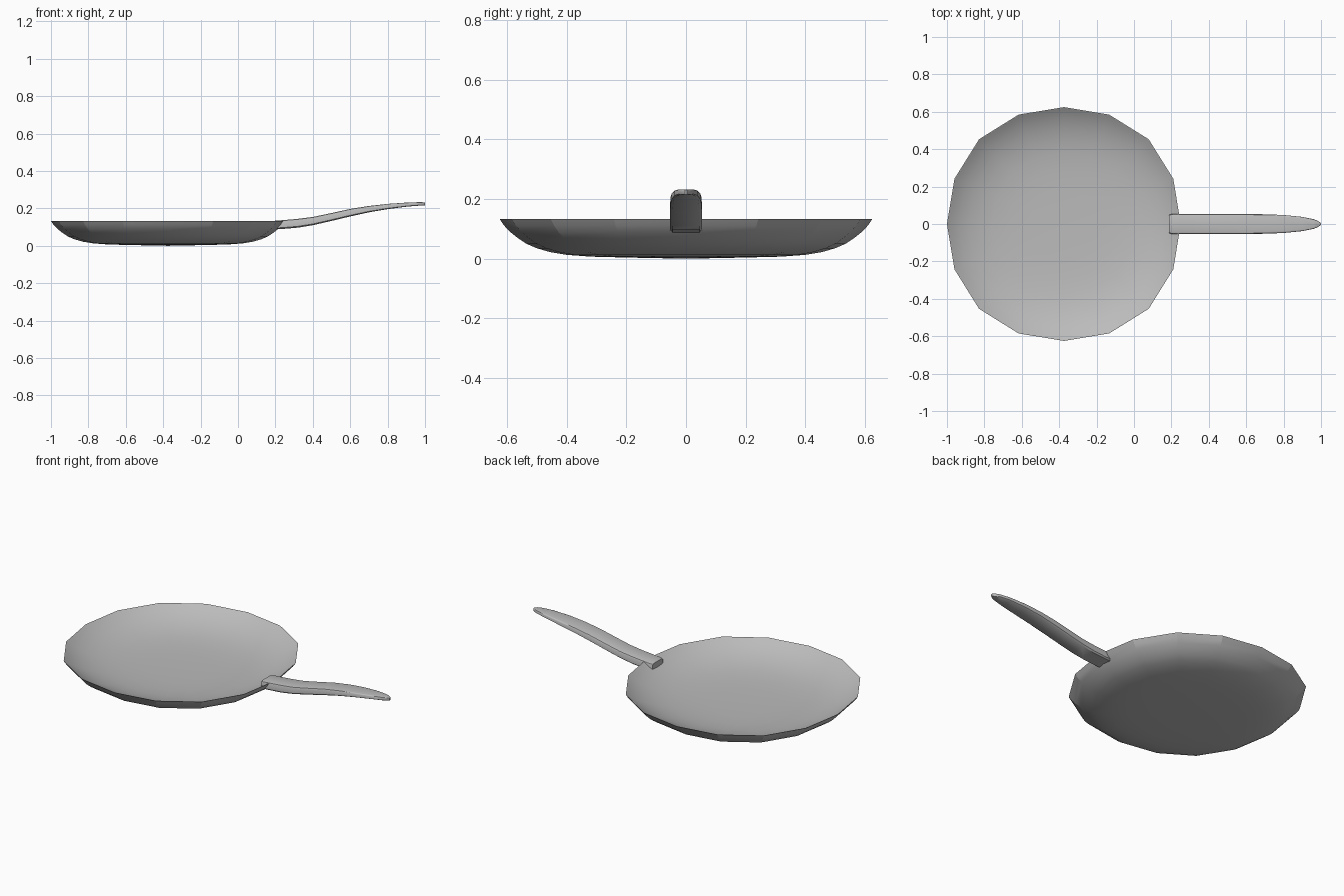
import bpy, bmesh, math

if "Cube" in bpy.data.objects:
    bpy.data.objects.remove(bpy.data.objects["Cube"])


def make_object(name, bm, smooth_angle):
    bmesh.ops.recalc_face_normals(bm, faces=bm.faces)
    mesh = bpy.data.meshes.new(name)
    bm.to_mesh(mesh)
    bm.free()
    obj = bpy.data.objects.new(name, mesh)
    bpy.context.collection.objects.link(obj)
    obj.data.materials.append(metal)
    bpy.ops.object.select_all(action='DESELECT')
    obj.select_set(True)
    bpy.context.view_layer.objects.active = obj
    bpy.ops.object.shade_smooth_by_angle(angle=math.radians(smooth_angle))
    return obj


def bridge(bm, rings):
    for a, b in zip(rings, rings[1:]):
        n = len(a)
        for i in range(n):
            j = (i + 1) % n
            bm.faces.new((a[i], a[j], b[j], b[i]))


metal = bpy.data.materials.new("dark_metal")
metal.diffuse_color = (0.5, 0.5, 0.5, 1)
metal.use_nodes = True
metal.node_tree.nodes["Principled BSDF"].inputs["Base Color"].default_value = metal.diffuse_color

# Pan body: 16-sided bowl with a sharp rim, outer profile then shallower inner profile
SIDES, CENTRE_X = 16, -0.375
outer = [(0.20, 0.004), (0.32, 0.007), (0.40, 0.013), (0.455, 0.022), (0.50, 0.035),
         (0.535, 0.050), (0.565, 0.070), (0.59, 0.090), (0.61, 0.111), (0.625, 0.133)]
inner = [(0.622, 0.133), (0.60, 0.118), (0.56, 0.096), (0.51, 0.076),
         (0.45, 0.059), (0.38, 0.047), (0.29, 0.039), (0.18, 0.035)]


def pan_point(r, z, i):
    # The outline bulges very slightly between the axes
    a = math.tau * i / SIDES
    r *= 1 + 0.026 * math.sin(2 * a) ** 2
    return (CENTRE_X + r * math.cos(a), r * math.sin(a), z)


bm = bmesh.new()
rings = [[bm.verts.new(pan_point(r, z, i)) for i in range(SIDES)]
         for r, z in outer + inner]
bridge(bm, rings)
for ring, z in ((rings[0], 0.0), (rings[-1], 0.034)):
    hub = bm.verts.new((CENTRE_X, 0, z))
    for i in range(SIDES):
        bm.faces.new((hub, ring[i], ring[(i + 1) % SIDES]))
make_object("pan_body", bm, 16)

# Handle: stations of x, underside z, top z, half width
stations = [(0.186, 0.088, 0.132, 0.048), (0.20, 0.088, 0.134, 0.053),
            (0.25, 0.091, 0.138, 0.053), (0.32, 0.097, 0.144, 0.053),
            (0.40, 0.110, 0.154, 0.053), (0.50, 0.133, 0.175, 0.053),
            (0.60, 0.157, 0.197, 0.053), (0.70, 0.179, 0.213, 0.052),
            (0.80, 0.196, 0.224, 0.048), (0.90, 0.209, 0.231, 0.038),
            (0.96, 0.214, 0.233, 0.026), (0.985, 0.215, 0.233, 0.016),
            (1.0, 0.216, 0.231, 0.004)]
# Cross-section with rounded corners
section = [(-0.85, 0), (0.85, 0), (1, 0.15), (1, 0.8), (0.94, 0.94),
           (0.8, 1), (-0.8, 1), (-0.94, 0.94), (-1, 0.8), (-1, 0.15)]
bm = bmesh.new()
rings = [[bm.verts.new((x, w * u, lo + (hi - lo) * v)) for u, v in section]
         for x, lo, hi, w in stations]
bridge(bm, rings)
bm.faces.new(rings[0])
bm.faces.new(rings[-1])
make_object("handle", bm, 40)
